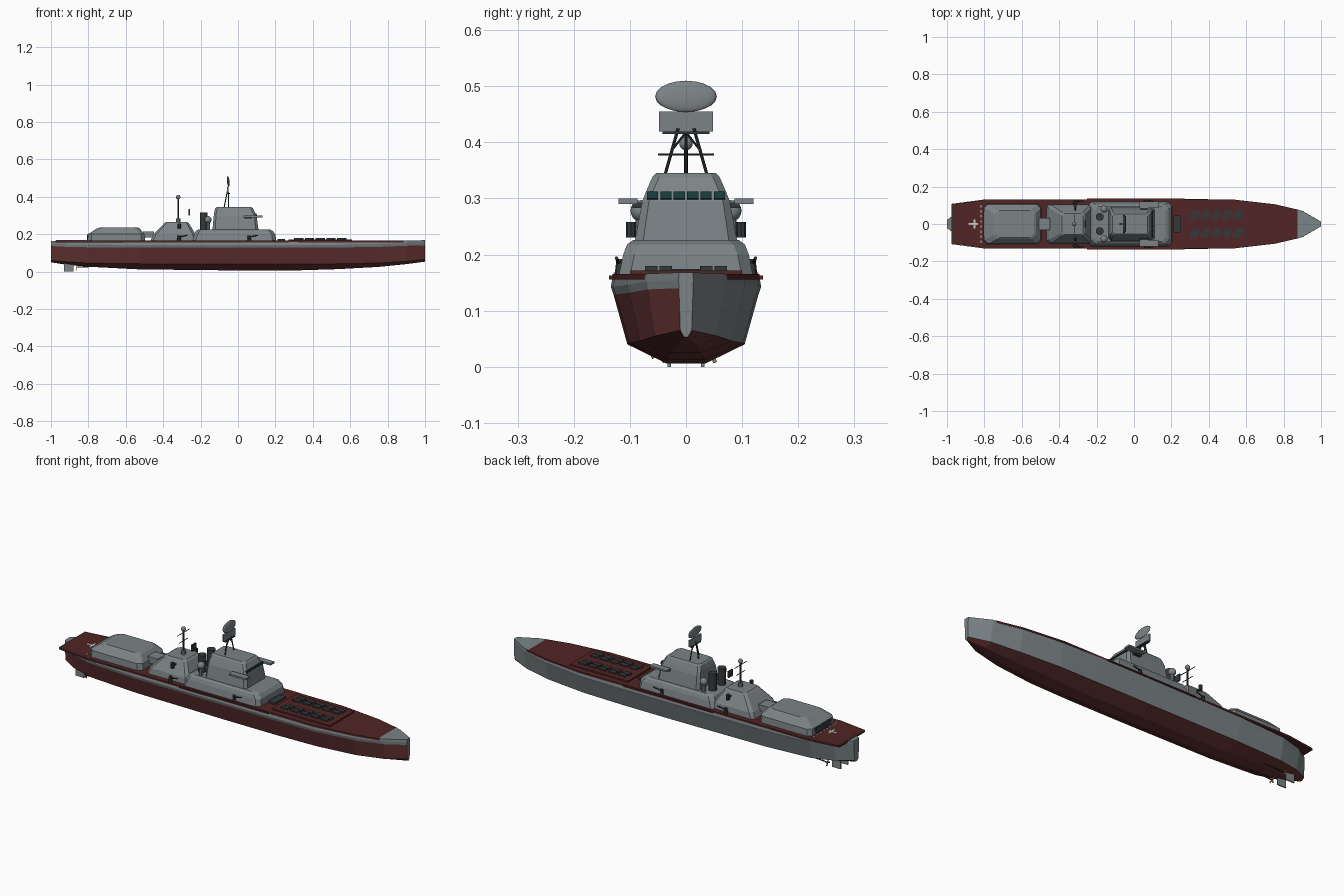
import bpy, bmesh, math
from mathutils import Vector, Matrix

if "Cube" in bpy.data.objects:
    bpy.data.objects.remove(bpy.data.objects["Cube"])


def material(name, rgb):
    m = bpy.data.materials.new(name)
    m.diffuse_color = (*rgb, 1)
    m.use_nodes = True
    m.node_tree.nodes["Principled BSDF"].inputs["Base Color"].default_value = m.diffuse_color
    return m


GREY = material("naval grey", (0.20, 0.23, 0.24))
RED = material("hull red", (0.125, 0.032, 0.032))
DECK = material("deck red", (0.085, 0.018, 0.018))
DARK = material("dark grey", (0.035, 0.04, 0.043))
GLASS = material("window green", (0.008, 0.04, 0.038))
WHITE = material("marking white", (0.6, 0.6, 0.56))
BRASS = material("brass", (0.3, 0.19, 0.05))


def finish(name, bm, *mats, smooth=False):
    bmesh.ops.recalc_face_normals(bm, faces=bm.faces[:])
    me = bpy.data.meshes.new(name)
    for f in bm.faces:
        f.smooth = smooth
    bm.to_mesh(me)
    bm.free()
    for m in mats:
        me.materials.append(m)
    ob = bpy.data.objects.new(name, me)
    bpy.context.collection.objects.link(ob)
    return ob


def loft(bm, rings):
    """Skin closed rings of points and cap both ends."""
    vs = [[bm.verts.new(p) for p in r] for r in rings]
    n = len(vs[0])
    faces = []
    for a, b in zip(vs, vs[1:]):
        faces.append([bm.faces.new((a[i], a[(i + 1) % n], b[(i + 1) % n], b[i])) for i in range(n)])
    bm.faces.new(vs[0])
    bm.faces.new(vs[-1])
    return faces


def house(name, tiers, mat=GREY):
    """Deckhouse with clipped corners; tiers are (z, x0, x1, half_y, clip)."""
    bm = bmesh.new()
    rings = []
    for z, x0, x1, h, c in tiers:
        rings.append([(x0 + c, -h, z), (x1 - c, -h, z), (x1, c - h, z), (x1, h - c, z),
                      (x1 - c, h, z), (x0 + c, h, z), (x0, h - c, z), (x0, c - h, z)])
    loft(bm, rings)
    return finish(name, bm, mat)


def box(name, c, s, mat, rot=(0, 0, 0)):
    bm = bmesh.new()
    bmesh.ops.create_cube(bm, size=1)
    bmesh.ops.scale(bm, vec=s, verts=bm.verts)
    ob = finish(name, bm, mat)
    ob.location, ob.rotation_euler = c, rot
    return ob


def rod(name, a, b, r, mat, r2=None, n=8):
    a, b = Vector(a), Vector(b)
    bm = bmesh.new()
    bmesh.ops.create_cone(bm, cap_ends=True, segments=n, radius1=r, radius2=r if r2 is None else r2,
                          depth=(b - a).length)
    ob = finish(name, bm, mat)
    ob.location = (a + b) / 2
    ob.rotation_mode = 'QUATERNION'
    ob.rotation_quaternion = (b - a).to_track_quat('Z', 'Y')
    return ob


def ball(name, c, s, mat):
    bm = bmesh.new()
    bmesh.ops.create_uvsphere(bm, u_segments=16, v_segments=10, radius=1)
    bmesh.ops.scale(bm, vec=s, verts=bm.verts)
    ob = finish(name, bm, mat, smooth=True)
    ob.location = c
    return ob


# Hull: stations (x, half beam, keel z, chine z, sheer z)
stations = [(-1, .022, .05, .06, .165), (-.92, .078, .037, .053, .16), (-.8, .113, .026, .046, .158),
            (-.53, .130, .012, .042, .157), (0, .134, .006, .04, .157), (.3, .134, .006, .04, .157),
            (.53, .130, .013, .042, .157), (.75, .105, .025, .046, .160),
            (.9, .07, .04, .055, .166), (1, .013, .053, .065, .168)]
bm = bmesh.new()
rings = []
for x, w, zk, zc, zt in stations:
    half = [(w * .98, zt), (w, zt - .014), (w * .965, zt - .028), (w * .78, zc), (w * .26, zk)]
    rings.append([(x, y, z) for y, z in half] + [(x, -y, z) for y, z in reversed(half)])
# red bottom, red only on one flank up to the paint line
for strip in loft(bm, rings):
    for i, f in enumerate(strip):
        f.material_index = 1 if 3 <= i <= 6 else 0
finish("hull", bm, GREY, RED)

# Main deck and its overhanging edge amidships
half = [(-.975, .108), (-.8, .131), (.53, .131), (.75, .106), (.88, .076), (.93, .038)]
outline = half + [(x, -y) for x, y in reversed(half)]
bm = bmesh.new()
loft(bm, [[(x, y, z) for x, y in outline] for z in (.156, .165)])
finish("main_deck", bm, DECK)
box("deck_walkway", (.01, 0, .159), (.52, .274, .007), DECK)

# Missile deck forward, with paired hatches
box("missile_deck", (.44, 0, .168), (.34, .2, .008), DECK)
for s in (-1, 1):
    for i in range(5):
        x = .325 + i * .0575
        for d in (-.013, .013):
            box("missile_hatch", (x + d * .3, s * .049 + d, .175), (.042, .022, .009), DARK)
box("forward_hatch", (.23, 0, .169), (.04, .09, .01), DARK)

# Deckhouses
house("forward_base", [(.16, -.25, .205, .12, .02), (.2, -.235, .2, .112, .02),
                       (.218, -.225, .185, .105, .02), (.226, -.21, .168, .094, .02)])
house("bridge_tower", [(.22, -.137, .11, .092, .015), (.295, -.13, .1, .078, .012),
                       (.313, -.128, .093, .071, .012), (.338, -.122, .08, .06, .012),
                       (.345, -.115, .072, .053, .012)])
house("aft_tower", [(.16, -.47, -.22, .105, .015), (.195, -.455, -.225, .1, .015),
                    (.258, -.395, -.262, .062, .012), (.265, -.385, -.272, .056, .012)])
house("hangar", [(.16, -.805, -.495, .108, .02), (.2, -.802, -.5, .105, .02),
                 (.23, -.755, -.525, .08, .02), (.236, -.74, -.535, .072, .02)])
box("hangar_link", (-.478, 0, .198), (.06, .065, .034), GREY)
box("hangar_door", (-.804, 0, .183), (.006, .13, .032), DARK)

# Bridge windows
for i in range(6):
    box("bridge_window", (.0975, (i - 2.5) * .0238, .305), (.006, .02, .013), GLASS, (0, -.35, 0))

for s in (-1, 1):
    # Bridge wings with support arm
    box("bridge_wing", (.08, s * .103, .295), (.1, .034, .009), GREY)
    box("wing_support", (.055, s * .085, .288), (.04, .02, .01), DARK)
    # Funnels and radomes behind the bridge
    rod("funnel", (-.183, s * .038, .22), (-.183, s * .038, .315), .021, DARK, n=16)
    ball("radome", (-.16, s * .08, .278), (.019, .019, .019), GREY)
    rod("radome_post", (-.16, s * .08, .22), (-.16, s * .08, .265), .01, GREY)
    # Close range guns
    for x in (.06, -.315):
        rod("gun_mount", (x, s * .116, .165), (x, s * .116, .192), .011, DARK, .008)
        rod("gun_barrel", (x, s * .12, .185), (x + .045, s * .124, .194), .003, DARK)
    # Sensor drums on the aft tower
    rod("sensor_drum", (-.315, s * .098, .23), (-.315, s * .098, .258), .009, DARK)
    rod("sensor_arm", (-.315, s * .06, .24), (-.315, s * .098, .24), .004, DARK)
    # Rudders, shafts and propellers
    box("rudder", (-.905, s * .03, .022), (.05, .006, .044), GREY)
    rod("propeller_shaft", (-.70, s * .04, .03), (-.86, s * .045, .024), .003, DARK)
    for k in range(4):
        a = k * math.pi / 2 + .4
        box("propeller_blade", (-.862, s * .045 + .009 * math.cos(a), .024 + .009 * math.sin(a)),
            (.003, .018, .007), BRASS, (a, 0, 0))
    # White edge lines of the flight deck
    rod("deck_edge_line", (-.97, s * .106, .167), (-.81, s * .128, .167), .0015, WHITE, n=4)

# Main mast: braced legs, crossbar, platform and two radars
for s in (-1, 1):
    rod("mast_leg", (-.05, s * .038, .34), (-.05, s * .014, .425), .0028, DARK)
    rod("mast_brace", (-.05, s * .026, .385), (-.05, 0, .418), .002, DARK)
rod("mast_leg", (-.075, 0, .34), (-.055, 0, .44), .003, DARK)
box("radar_platform", (-.052, 0, .417), (.016, .084, .004), DARK)
box("panel_radar", (-.054, 0, .437), (.008, .097, .036), GREY)
dish = ball("oval_radar", (-.052, 0, .482), (.007, .055, .028), GREY)
dish.rotation_euler = (0, -.1, 0)

# Aft mast with yards and a top ball
rod("aft_mast", (-.32, 0, .26), (-.32, 0, .395), .004, DARK)
ball("mast_ball", (-.32, 0, .398), (.012, .012, .012), GREY)
for z, w in ((.378, .05), (.335, .035)):
    rod("mast_yard", (-.32, -w, z), (-.32, w, z), .0018, DARK)
rod("aft_mast_collar", (-.32, 0, .262), (-.32, 0, .285), .012, GREY)
box("aft_antenna", (-.26, 0, .317), (.008, .035, .034), DARK)

# Flight deck markings and stern line
rod("stern_line", (-.972, -.106, .167), (-.972, .106, .167), .0015, WHITE, n=4)
for i in range(8):
    box("landing_dash", (-.818, (i - 3.5) * .027, .166), (.005, .013, .003), WHITE)
box("landing_cross_long", (-.86, 0, .166), (.05, .01, .003), WHITE)
box("landing_cross_wide", (-.853, 0, .166), (.01, .05, .003), WHITE)
